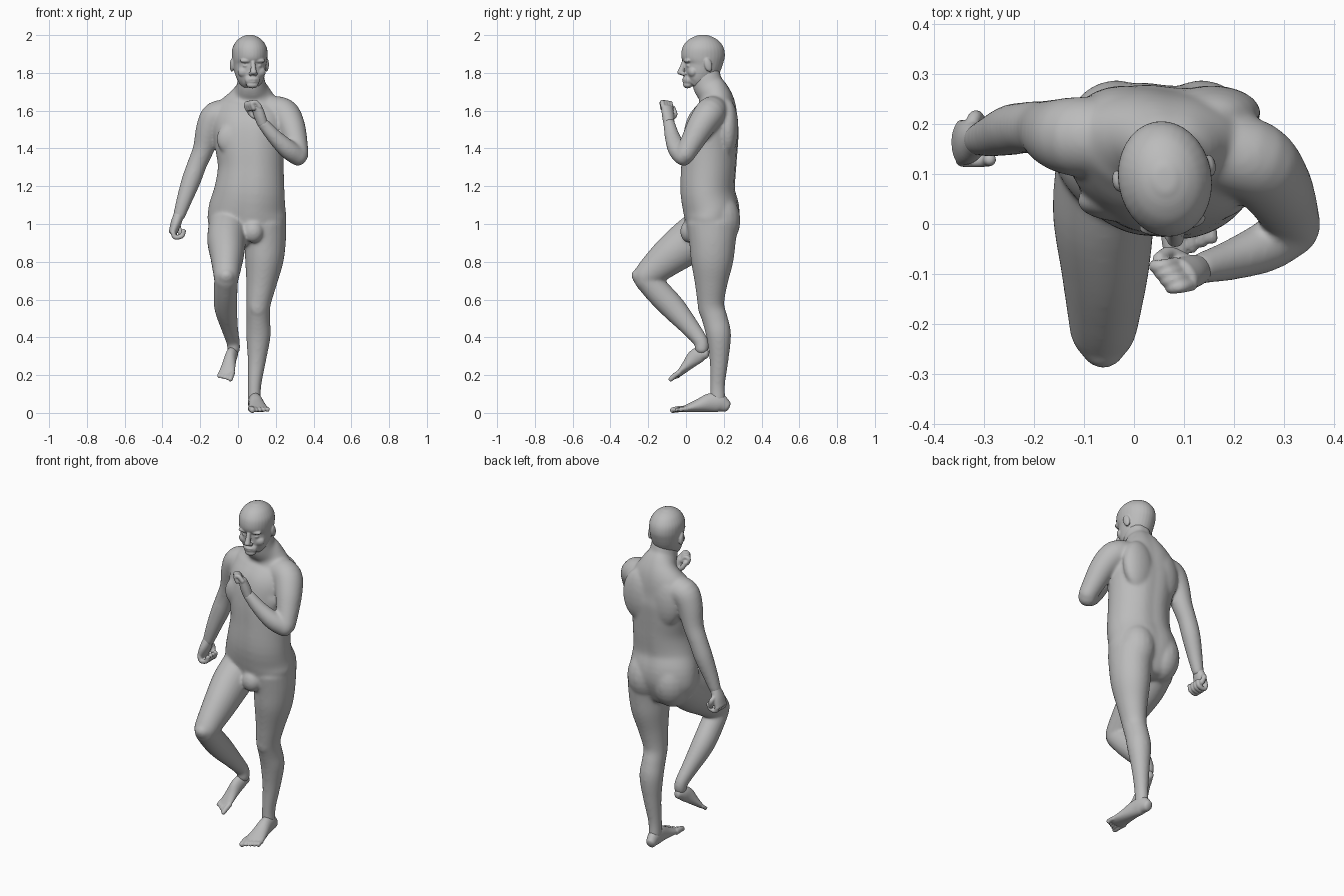
import bpy, bmesh, math
from mathutils import Vector, Matrix

cube = bpy.data.objects.get("Cube")
if cube:
    bpy.data.objects.remove(cube, do_unlink=True)

skin = bpy.data.materials.new("grey skin")
skin.use_nodes = True
GREY = (0.5, 0.5, 0.5, 1)
skin.diffuse_color = GREY
skin.node_tree.nodes["Principled BSDF"].inputs["Base Color"].default_value = GREY
X, Y = Vector((1, 0, 0)), Vector((0, 1, 0))


def smooth_rows(rows, steps=4):
    """Spline through rows of centre and radii."""
    rows = [Vector(r if len(r) == 5 else (*r, r[3])) for r in rows]
    padded = [rows[0] * 2 - rows[1], *rows, rows[-1] * 2 - rows[-2]]
    out = []
    for a, b, c, d in zip(padded, padded[1:], padded[2:], padded[3:]):
        for i in range(steps):
            t = i / steps
            out.append(b + (c - a) * (t / 2) + (a * 2 - b * 5 + c * 4 - d) * (t * t / 2)
                       + (b * 3 - a - c * 3 + d) * (t ** 3 / 2))
    return out + [rows[-1]]


def loft(bm, rows, side=X, cap=0.8, groove=0.0, sides=24):
    """Closed tube of elliptical rings with rounded ends."""
    rows = smooth_rows(rows)
    pts = [Vector(r[:3]) for r in rows]
    last = len(rows) - 1
    stations = []
    for i, r in enumerate(rows):
        tangent = (pts[min(i + 1, last)] - pts[max(i - 1, 0)]).normalized()
        stations.append((pts[i], tangent, r[3], r[4]))

    def ends(station, sign):
        p, t, a, b = station
        for ang in (0.5, 1.0, 1.4):
            k = math.cos(ang)
            yield p + t * (sign * cap * min(a, b) * math.sin(ang)), t, a * k, b * k

    stations = list(ends(stations[0], -1))[::-1] + stations + list(ends(stations[-1], 1))
    rings = []
    for p, t, a, b in stations:
        s = (side - t * side.dot(t)).normalized()
        u = t.cross(s)
        ring = []
        for j in range(sides):
            ang = math.tau * j / sides
            dent = 1 - groove * math.exp(-(math.cos(ang) / 0.2) ** 2)
            ring.append(bm.verts.new(p + s * (a * math.cos(ang)) + u * (b * dent * math.sin(ang))))
        rings.append(ring)
    for low, high in zip(rings, rings[1:]):
        for j in range(sides):
            k = (j + 1) % sides
            bm.faces.new((low[j], low[k], high[k], high[j]))
    bm.faces.new(rings[0][::-1])
    bm.faces.new(rings[-1])


def blob(bm, place, size, turn=0.0):
    m = Matrix.Translation(place) @ Matrix.Rotation(turn, 4, 'X') @ Matrix.Diagonal((*size, 1))
    bmesh.ops.create_uvsphere(bm, u_segments=20, v_segments=12, radius=1, matrix=m)


def finish(name, bm, voxel, rounds, matrix=None):
    """Fuse the pieces of one part into a single smooth skin."""
    if matrix:
        bm.transform(matrix)
    bmesh.ops.recalc_face_normals(bm, faces=bm.faces)
    mesh = bpy.data.meshes.new(name)
    bm.to_mesh(mesh)
    bm.free()
    mesh.materials.append(skin)
    obj = bpy.data.objects.new(name, mesh)
    bpy.context.collection.objects.link(obj)
    fuse = obj.modifiers.new("fuse", 'REMESH')
    fuse.mode = 'VOXEL'
    fuse.voxel_size = voxel
    fuse.use_smooth_shade = True
    relax = obj.modifiers.new("relax", 'SMOOTH')
    relax.factor = 0.5
    relax.iterations = rounds


# Torso and neck
body = bmesh.new()
loft(body, [(.05, .13, .92, .16, .11), (.048, .135, 1.0, .205, .14), (.049, .135, 1.07, .207, .151),
            (.06, .115, 1.17, .188, .147), (.068, .12, 1.3, .175, .149), (.062, .128, 1.42, .185, .15),
            (.06, .14, 1.52, .195, .143), (.065, .158, 1.6, .187, .114), (.07, .16, 1.65, .155, .096),
            (.072, .145, 1.695, .108, .086), (.07, .117, 1.735, .078, .083), (.068, .1, 1.8, .068, .08)],
     side=Vector((1, -.1, 0)), cap=.4, groove=.05, sides=40)
for s in (-1, 1):
    blob(body, (.055 + s * .075, .045, 1.45), (.095, .041, .09))     # chest
    blob(body, (.05 + s * .085, .175, 1.02), (.105, .114, .145))     # buttocks
    blob(body, (.07 + s * .085, .222, 1.51), (.1, .056, .15))        # shoulder blades
blob(body, (.08, .015, .96), (.055, .046, .06))                      # groin

# Arms
loft(body, [(-.05, .175, 1.575, .08), (-.115, .175, 1.57, .08), (-.152, .18, 1.505, .071),
            (-.182, .19, 1.4, .057), (-.215, .193, 1.32, .052), (-.248, .188, 1.23, .051),
            (-.287, .175, 1.12, .041), (-.313, .168, 1.04, .032)], side=Y)
loft(body, [(.16, .15, 1.6, .08), (.24, .126, 1.585, .082), (.281, .08, 1.52, .074),
            (.305, .035, 1.44, .063), (.323, -.007, 1.365, .052)], side=Y)
loft(body, [(.323, -.01, 1.355, .051), (.265, -.045, 1.395, .051), (.195, -.072, 1.46, .041),
            (.13, -.09, 1.535, .031)], side=Y)

# Standing leg
loft(body, [(.142, .14, 1.0, .114, .136), (.144, .14, .9, .109, .123), (.138, .138, .8, .101, .112),
            (.123, .133, .68, .08, .086), (.108, .133, .57, .064, .07), (.107, .155, .49, .063, .068),
            (.108, .173, .41, .065, .066), (.1, .175, .28, .049, .05), (.088, .167, .15, .036, .04),
            (.086, .168, .07, .035, .041)])
blob(body, (.105, .09, .57), (.045, .028, .065))
# Raised leg: thigh, shin, kneecap
loft(body, [(-.05, .11, .98, .108, .119), (-.06, .02, .91, .103, .118), (-.058, -.08, .835, .09, .103),
            (-.06, -.17, .76, .075, .083), (-.062, -.215, .72, .067, .07)])
loft(body, [(-.062, -.215, .715, .063, .066), (-.066, -.138, .63, .063, .069),
            (-.064, -.062, .55, .06, .066), (-.043, .028, .445, .044, .049),
            (-.026, .08, .375, .036, .039), (-.022, .083, .335, .034, .036)])
blob(body, (-.062, -.247, .715), (.045, .036, .05), .7)
finish("body", body, .007, 20)

# Head, in its own frame and turned slightly
head = bmesh.new()
loft(head, [(0, -.056, 1.737, .042, .047), (0, -.04, 1.758, .064, .066), (0, -.02, 1.795, .079, .087),
            (0, -.003, 1.84, .087, .102), (0, 0, 1.885, .093, .116), (0, 0, 1.93, .091, .111),
            (0, 0, 1.965, .073, .089), (0, 0, 1.986, .05, .06), (0, 0, 1.997, .027, .033)],
     cap=.15, sides=32)
loft(head, [(0, -.103, 1.857, .011), (0, -.113, 1.825, .014), (0, -.122, 1.8, .018)], cap=.6)  # nose
blob(head, (0, -.084, 1.762), (.04, .023, .03))                  # muzzle
blob(head, (0, -.1, 1.766), (.026, .012, .007))                  # upper lip
blob(head, (0, -.098, 1.753), (.022, .012, .007))                # lower lip
blob(head, (0, -.083, 1.736), (.032, .024, .018))                # chin
for s in (-1, 1):
    blob(head, (s * .014, -.107, 1.795), (.01, .014, .01))       # nostril
    blob(head, (s * .034, -.09, 1.864), (.034, .017, .012))      # brow
    blob(head, (s * .034, -.081, 1.838), (.018, .014, .01))      # eye
    blob(head, (s * .04, -.063, 1.805), (.036, .026, .03))       # cheek
    blob(head, (s * .093, .012, 1.842), (.012, .021, .037), .25)  # ear
turn = Matrix.Translation((.062, .09, 0)) @ Matrix.Rotation(.17, 4, 'Z')
finish("head", head, .004, 6, turn)


def hand(name, wrist, knuckle, across, curl, thumb_side, wide):
    """Loose fist: palm, four curled fingers and a thumb."""
    bm = bmesh.new()
    wrist, knuckle, across, curl = map(Vector, (wrist, knuckle, across, curl))
    along = (knuckle - wrist).normalized()
    rows = [(wrist, .03, .027), (wrist.lerp(knuckle, .5), wide * .95, .028), (knuckle, wide, .022)]
    loft(bm, [(*p, a, b) for p, a, b in rows], side=across, cap=.5)
    for i in (-1.5, -.5, .5, 1.5):
        base = knuckle + across * (i * wide / 2)
        tip = base + curl * .052
        path = [base, base + along * .022 + curl * .02, tip + along * .008, tip - along * .02]
        loft(bm, [(*p, .013) for p in path], side=across, sides=12)
    out = across * thumb_side
    start = wrist.lerp(knuckle, .4) + out * .03
    path = [start, start + out * .02 + along * .02 + curl * .015, start + out * .012 + along * .05 + curl * .035]
    loft(bm, [(*p, .014) for p in path], side=curl, sides=12)
    finish(name, bm, .004, 3)


hand("right_hand", (-.313, .168, 1.05), (-.345, .162, .955), (0, 1, 0), (.97, 0, -.2), 1, .046)
hand("left_hand", (.13, -.09, 1.53), (.1, -.1, 1.617), (.6, -.78, .1), (-.75, -.1, .2), -1, .036)


def foot(name, matrix, inner):
    """Foot pointing forward from the heel, with five toes."""
    bm = bmesh.new()
    loft(bm, [(0, -.02, .035, .027, .032), (0, -.06, .053, .035, .05), (0, -.11, .053, .038, .05),
              (0, -.17, .038, .045, .035), (0, -.23, .024, .053, .021), (0, -.255, .019, .051, .015)], cap=.6)
    for i in range(5):
        x = inner * (.04 - i * .021)
        radius = .017 if i == 0 else .012
        end = -.305 + i * .009
        loft(bm, [(x, -.235, .022, radius), (x, -.27, .02, radius), (x, end, .014, radius * .9)], sides=12)
    finish(name, bm, .004, 4, matrix)


foot("left_foot", Matrix.Translation((.08, .235, 0)) @ Matrix.Rotation(.12, 4, 'Z'), -1)
foot("right_foot", Matrix.Translation((-.012, .137, .3)) @ Matrix.Rotation(-.28, 4, 'Z')
     @ Matrix.Rotation(.56, 4, 'X') @ Matrix.Scale(.82, 4), 1)
